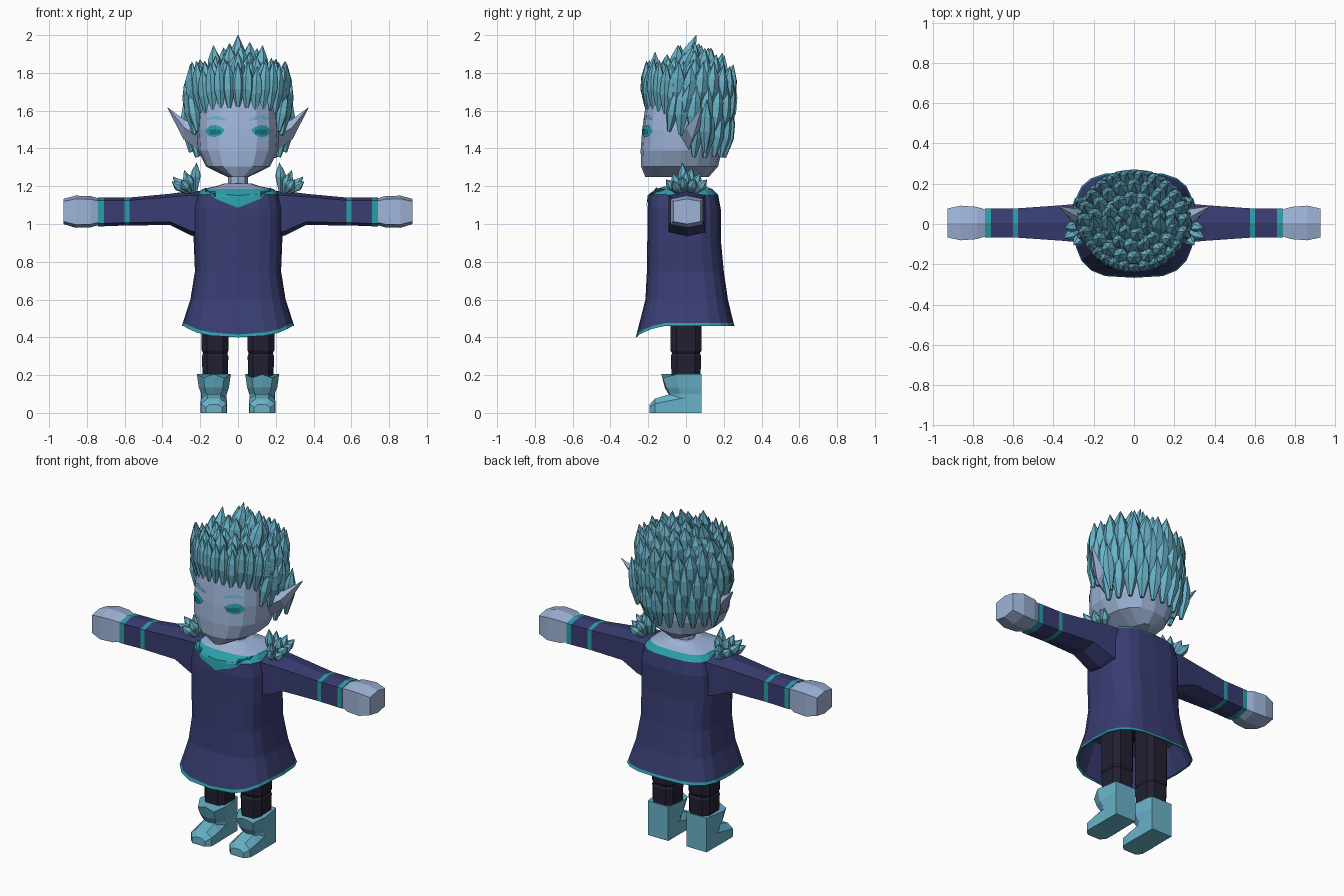
import bpy, bmesh, math, random
from mathutils import Vector
from mathutils.bvhtree import BVHTree

if "Cube" in bpy.data.objects:
    bpy.data.objects.remove(bpy.data.objects["Cube"])

random.seed(4)
PALETTE = {"skin": (158, 180, 216), "hair": (104, 178, 200), "robe_blue": (57, 61, 114),
           "trouser_dark": (34, 32, 50), "trim_teal": (42, 158, 168), "eye_teal": (22, 118, 132)}
MATS = {}
for key, rgb in PALETTE.items():
    MATS[key] = bpy.data.materials.new(key)
    MATS[key].diffuse_color = [((c / 255 + 0.055) / 1.055) ** 2.4 for c in rgb] + [1]


def finish(name, bm, mats, recalc=True):
    if recalc:
        bmesh.ops.recalc_face_normals(bm, faces=bm.faces)
    mesh = bpy.data.meshes.new(name)
    bm.to_mesh(mesh)
    bm.free()
    for m in mats:
        mesh.materials.append(MATS[m])
    obj = bpy.data.objects.new(name, mesh)
    bpy.context.collection.objects.link(obj)
    return obj


def add_loft(bm, rings, bands=None, caps=True):
    """Skin a list of equal-length point rings; bands gives a material per band."""
    rows = [[bm.verts.new(p) for p in r] for r in rings]
    n = len(rows[0])
    for i in range(len(rows) - 1):
        for j in range(n):
            k = (j + 1) % n
            f = bm.faces.new((rows[i][j], rows[i][k], rows[i + 1][k], rows[i + 1][j]))
            f.material_index = bands[i] if bands else 0
    if caps:
        for row, idx in ((rows[0], 0), (rows[-1], -1)):
            bm.faces.new(row).material_index = bands[idx] if bands else 0


def loft(name, rings, mats, bands=None):
    bm = bmesh.new()
    add_loft(bm, rings, bands)
    return finish(name, bm, mats)


def oval(z, w, yf, yb, p=2.5, n=16):
    """Rounded-box ring with separate front and back depth."""
    pts, yc, hy = [], (yf + yb) / 2, (yb - yf) / 2
    for i in range(n):
        c, s = math.cos(math.tau * i / n), math.sin(math.tau * i / n)
        pts.append(Vector((w * math.copysign(abs(c) ** (2 / p), c),
                           yc + hy * math.copysign(abs(s) ** (2 / p), s), z)))
    return pts


def plate(name, target, columns, mat, rows=4, lift=0.007):
    """Thin sheet of (x, z_low, z_high) columns laid on the front of target."""
    bm, src = bmesh.new(), bmesh.new()
    src.from_mesh(target.data)
    tree = BVHTree.FromBMesh(src)
    grid = []
    for x, lo, hi in columns:
        col = []
        for r in range(rows + 1):
            z = lo + (hi - lo) * r / rows
            hit = tree.ray_cast(Vector((x, -1, z)), Vector((0, 1, 0)))[0]
            col.append(bm.verts.new((x, (hit.y if hit else -0.15) - lift, z)))
        grid.append(col)
    for a, b in zip(grid, grid[1:]):
        for r in range(rows):
            f = bm.faces.new((a[r], b[r], b[r + 1], a[r + 1]))
            f.normal_update()
            if f.normal.y > 0:
                f.normal_flip()
    src.free()
    return finish(name, bm, [mat], recalc=False)


def add_spike(bm, base, tip, rad, belly=0.4, sides=6):
    """Gem-shaped lock, pointed at the tip and blunt at the root."""
    base, tip = Vector(base), Vector(tip)
    d = tip - base
    q = d.to_track_quat('Z', 'Y')
    rings = []
    for t, r in ((0, 0.3), (belly, 1), (0.68, 0.85), (1, 0.04)):
        rings.append([base + d * t + q @ Vector((math.cos(math.tau * k / sides) * rad * r,
                                                 math.sin(math.tau * k / sides) * rad * r, 0))
                      for k in range(sides)])
    add_loft(bm, rings)


# Head
head = loft("head", [oval(1.248, .055, -.215, .12, 2.4), oval(1.305, .17, -.238, .17),
                     oval(1.39, .212, -.24, .19), oval(1.50, .218, -.232, .195),
                     oval(1.62, .21, -.215, .20), oval(1.73, .19, -.185, .185),
                     oval(1.82, .11, -.10, .12)], ["skin"])
loft("neck", [oval(z, .052, -.05, .05, 2, 8) for z in (1.17, 1.27)], ["skin"])

# Face and ears
for s, side in ((1, "left"), (-1, "right")):
    eye = [(.072, .005, .01), (.09, -.018, .024), (.12, -.03, .034), (.15, -.026, .03), (.172, -.004, .006)]
    plate(side + "_eye", head, [(s * x, 1.49 + a, 1.49 + b) for x, a, b in eye], "trim_teal")
    plate(side + "_iris", head, [(s * x, 1.485 + a * .4, 1.485 + b * .5) for x, a, b in eye[1:4]],
          "eye_teal", lift=.011)
    plate(side + "_brow", head, [(s * .06, 1.545, 1.553), (s * .09, 1.55, 1.568),
                                 (s * .13, 1.557, 1.575), (s * .165, 1.55, 1.556)], "hair")
    loft(side + "_ear", [
        [(s * .19, .01, 1.38), (s * .19, -.04, 1.45), (s * .19, 0, 1.52), (s * .19, .06, 1.46)],
        [(s * .29, .035, 1.45), (s * .285, .0, 1.51), (s * .28, .035, 1.55), (s * .28, .075, 1.51)],
        [(s * .372, .083, 1.612), (s * .37, .08, 1.615), (s * .372, .085, 1.617), (s * .37, .088, 1.615)]],
        ["skin"])

# Hair: rows of locks (count, start angle, end angle, radius, z low, z high, thickness); -90 is the front
bm = bmesh.new()
ROWS = [(10, 12, 168, .215, 1.36, 1.63, .038), (13, -8, 188, .225, 1.47, 1.75, .04),
        (13, -160, -20, .222, 1.625, 1.87, .034), (14, -14, 194, .222, 1.59, 1.84, .042),
        (18, -170, 170, .175, 1.68, 1.885, .042), (13, -180, 152, .115, 1.73, 1.91, .042),
        (7, -180, 130, .06, 1.76, 1.94, .042)]
for count, a0, a1, rad, lo, hi, thick in ROWS:
    for i in range(count):
        a = math.radians(a0 + (a1 - a0) * i / (count - 1))
        c, s = math.cos(a), math.sin(a)
        rise = random.uniform(-.025, .025)
        side_drop = .05 * abs(c) if lo > 1.6 and s < 0 else 0
        base = (rad * 1.03 * c, rad * .95 * s, lo - side_drop + rise * .4)
        tip = (rad * 1.17 * c, rad * 1.05 * s + .02, hi - side_drop * .6 + rise)
        add_spike(bm, base, tip, thick)
# Tall crown locks and side locks
for x, y, z in ((0, .055, 2.0), (.065, .02, 1.92), (-.065, .02, 1.92), (.13, .04, 1.945),
                (-.13, .04, 1.945), (.2, .04, 1.87), (-.2, .04, 1.87)):
    add_spike(bm, (x * .85, y - .1, z - .24), (x, y, z), .042)
for s in (1, -1):
    add_spike(bm, (s * .215, -.09, 1.49), (s * .255, -.05, 1.72), .032)
    add_spike(bm, (s * .225, -.03, 1.53), (s * .285, .02, 1.74), .036)
    add_spike(bm, (s * .25, .10, 1.38), (s * .285, .11, 1.66), .034)
finish("hair", bm, ["hair"])

# Robe: inner lining, hem, flared body, collar band and neckline
HEM = [(.46, .298, -.245, .258), (.475, .293, -.24, .252)]
BODY = [(.60, .252, -.215, .222), (.75, .228, -.207, .20), (.92, .235, -.205, .184),
        (1.08, .235, -.205, .184), (1.155, .218, -.195, .17)]
COLLAR = [(1.185, .19, -.155, .14), (1.20, .115, -.11, .10), (1.215, .07, -.07, .07)]
rings = [oval(.68, .21, -.18, .18, 3.2, 20), oval(.60, .235, -.20, .205, 3.2, 20),
         oval(.462, .288, -.235, .248, 3.2, 20)]
rings += [oval(*r, 3.2, 20) for r in HEM + BODY + COLLAR]
for ring in rings[2:5]:                      # front hem dips to a lower edge
    for v in ring:
        dip = max(0, min(1, (-v.y - .14) / .1))
        v.z -= dip * (.045 + .015 * (1 - abs(v.x) / .3))
        v.y -= dip * .022
robe = loft("robe", rings, ["robe_blue", "trim_teal", "skin", "trouser_dark"],
            [3, 0, 1, 1, 0, 0, 0, 0, 0, 1, 2, 2])
plate("collar_point", robe, [(x, 1.086 + .4 * abs(x) + (.04 if abs(x) > .15 else 0), 1.172)
                             for x in (-.175, -.12, -.06, 0, .06, .12, .175)], "trim_teal")


def hexagon(x, lo, hi, hy):
    zc, hz = (lo + hi) / 2, (hi - lo) / 2
    return [(x, .005 + hy * a, zc + hz * b) for a, b in
            ((1, .8), (0, 1), (-1, .8), (-1, -.8), (0, -1), (1, -.8))]


for s, side in ((1, "left"), (-1, "right")):
    # Sleeve with two cuff stripes, then the closed hand
    loft(side + "_sleeve", [hexagon(s * x, lo, hi, hy) for x, lo, hi, hy in (
        (.17, .92, 1.175, .10), (.25, .94, 1.175, .098), (.36, .995, 1.16, .088),
        (.575, .992, 1.14, .073), (.60, .992, 1.14, .073), (.71, .988, 1.14, .072),
        (.74, .988, 1.14, .072))], ["robe_blue", "trim_teal"], [0, 0, 0, 1, 0, 1])
    loft(side + "_hand", [hexagon(s * x, lo, hi, hy) for x, lo, hi, hy in (
        (.735, .995, 1.135, .066), (.78, .982, 1.148, .08), (.86, .98, 1.15, .086),
        (.925, 1.0, 1.133, .072))], ["skin"])

    # Shoulder tuft: fan of small locks
    bm = bmesh.new()
    for x, y, z in ((.22, -.02, 1.325), (.235, .03, 1.30), (.27, -.07, 1.27), (.285, 0, 1.285),
                    (.275, .075, 1.27), (.345, -.02, 1.25), (.33, .045, 1.24), (.30, -.105, 1.235),
                    (.30, .11, 1.235), (.35, -.07, 1.225)):
        add_spike(bm, (s * (.225 + (x - .22) * .3), y * .45, 1.165), (s * x, y, z), .027, .55)
    finish(side + "_shoulder_tuft", bm, ["hair"])

    # Trouser leg with a slight knee break
    loft(side + "_trouser_leg", [[(s * (.121 + w * a), w * 1.15 * b, z) for a, b in
         ((1, .6), (.6, 1), (-.6, 1), (-1, .6), (-1, -.6), (-.6, -1), (.6, -1), (1, -.6))]
        for z, w in ((.17, .066), (.30, .07), (.315, .064), (.33, .071), (.70, .072))], ["trouser_dark"])

    # Boot shaft with flared front cuff, plus toe
    loft(side + "_boot", [[(s * (.128 + a), y, z + dz) for a, y, dz in
         ((.068, .083, 0), (-.068, .083, 0), (-w, (yf + .02) / 2, 0), (-w * .6, yf, -up),
          (0, yf - .008, 0), (w * .6, yf, -up), (w, (yf + .02) / 2, 0))]
        for z, w, yf, up in ((0, .068, -.08, 0), (.10, .066, -.085, 0), (.135, .08, -.105, 0),
                             (.205, .09, -.122, .02))], ["hair"])
    loft(side + "_boot_toe", [[(s * (.128 + w * a), y, h * b) for a, b in
         ((1, 0), (1, .65), (.5, 1), (-.5, 1), (-1, .65), (-1, 0))]
        for y, w, h in ((-.192, .042, .045), (-.165, .068, .075), (-.10, .07, .095), (.0, .067, .125))],
        ["hair"])

for m in bpy.data.materials:
    if m.users and not m.is_grease_pencil:
        m.use_nodes = True
        m.node_tree.nodes["Principled BSDF"].inputs["Base Color"].default_value = m.diffuse_color
